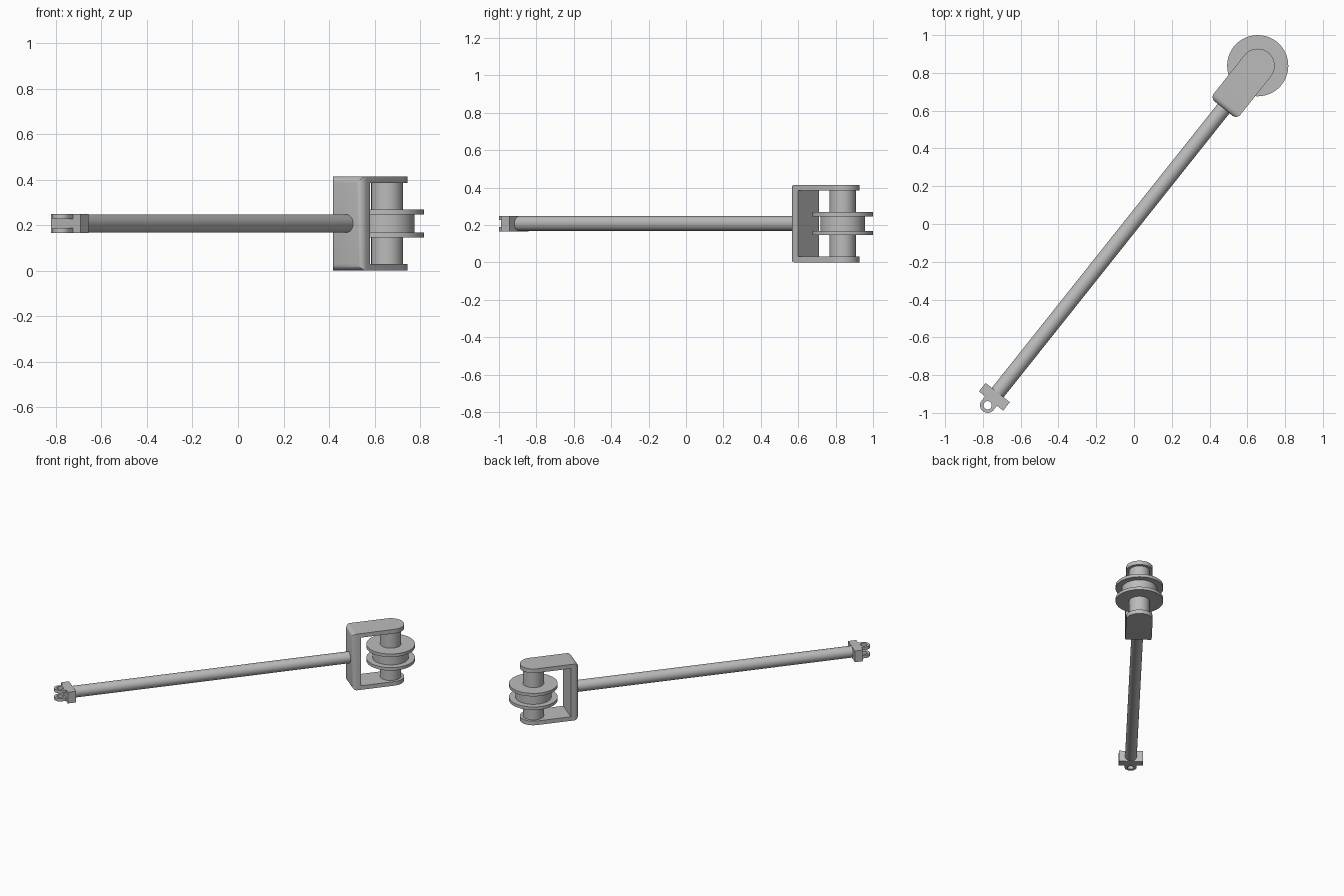
import bpy, bmesh
from math import cos, sin, pi, radians
from mathutils import Matrix

if "Cube" in bpy.data.objects:
    bpy.data.objects.remove(bpy.data.objects["Cube"], do_unlink=True)

grey = bpy.data.materials.new("plain grey")
grey.use_nodes = True
grey.diffuse_color = (0.5, 0.5, 0.5, 1)
grey.node_tree.nodes["Principled BSDF"].inputs["Base Color"].default_value = (0.5, 0.5, 0.5, 1)

# Local frame: x runs along the rod, origin under the pulley axis
FRAME = Matrix.Translation((0.655, 0.838, 0)) @ Matrix.Rotation(radians(51.5), 4, 'Z')
MID = 0.207
HEIGHT = 2 * MID
BACK = -0.29
LUG = -2.297


def finish(name, bm):
    bmesh.ops.recalc_face_normals(bm, faces=bm.faces)
    me = bpy.data.meshes.new(name)
    bm.to_mesh(me)
    bm.free()
    ob = bpy.data.objects.new(name, me)
    bpy.context.collection.objects.link(ob)
    me.materials.append(grey)
    ob.matrix_world = FRAME
    return ob


def prism(points, z0, z1):
    bm = bmesh.new()
    face = bm.faces.new([bm.verts.new((x, y, z0)) for x, y in points])
    new = bmesh.ops.extrude_face_region(bm, geom=[face])["geom"]
    bmesh.ops.translate(bm, vec=(0, 0, z1 - z0),
                        verts=[v for v in new if isinstance(v, bmesh.types.BMVert)])
    return bm


def arc(x, r, start, end, n):
    return [(x + r * cos(start + (end - start) * i / n),
             r * sin(start + (end - start) * i / n)) for i in range(n + 1)]


def rect(x0, x1, half):
    return [(x0, -half), (x1, -half), (x1, half), (x0, half)]


def disc(name, r, z0, z1):
    return finish(name, prism(arc(0, r, 0, 2 * pi, 48)[:-1], z0, z1))


def cut(ob, cutter):
    mod = ob.modifiers.new("cut", 'BOOLEAN')
    mod.operation = 'DIFFERENCE'
    mod.solver = 'EXACT'
    mod.object = cutter
    bpy.context.view_layer.update()
    bpy.context.view_layer.objects.active = ob
    bpy.ops.object.modifier_apply(modifier=mod.name)
    bpy.data.objects.remove(cutter, do_unlink=True)


# Fork bracket: round-nosed block with softened back, hollowed to a U
bm = prism([(BACK, -0.09)] + arc(0, 0.09, -pi / 2, pi / 2, 24) + [(BACK, 0.09)], 0, HEIGHT)
back_edges = [e for e in bm.edges if all(abs(v.co.x - BACK) < 1e-4 for v in e.verts)]
bmesh.ops.bevel(bm, geom=back_edges, offset=0.03, segments=5, profile=0.5, affect='EDGES')
bracket = finish("fork_bracket", bm)
cut(bracket, finish("bracket_cutter", prism(rect(-0.234, 0.3, 0.3), 0.03, HEIGHT - 0.03)))
parts = [bracket]

# Axle, pulley hub and two flanges
parts.append(disc("axle", 0.07, 0.03, HEIGHT - 0.03))
parts.append(disc("pulley_hub", 0.12, MID - 0.04, MID + 0.04))
for name, side in (("upper_flange", 1), ("lower_flange", -1)):
    z = MID + side * 0.05
    parts.append(disc(name, 0.162, z - 0.011, z + 0.011))

# Long rod lying along the frame
bm = bmesh.new()
bmesh.ops.create_cone(bm, cap_ends=True, segments=24, radius1=0.04, radius2=0.04,
                      depth=BACK + 2.23,
                      matrix=Matrix.Translation(((BACK - 2.23) / 2 + 0.005, 0, MID))
                      @ Matrix.Rotation(pi / 2, 4, 'Y'))
parts.append(finish("rod", bm))

# End block and a pair of pierced lugs
parts.append(finish("end_block", prism(rect(-2.268, -2.211, 0.082), MID - 0.041, MID + 0.041)))
for name, side in (("upper_lug", 1), ("lower_lug", -1)):
    z = MID + side * 0.03
    outline = [(-2.262, 0.04)] + arc(LUG, 0.04, pi / 2, 3 * pi / 2, 20) + [(-2.262, -0.04)]
    lug = finish(name, prism(outline, z - 0.011, z + 0.011))
    cut(lug, finish("lug_cutter", prism(arc(LUG, 0.022, 0, 2 * pi, 24)[:-1], 0.1, 0.3)))
    parts.append(lug)

# Smooth round surfaces, keep edges crisp
bpy.ops.object.select_all(action='DESELECT')
for ob in parts:
    ob.select_set(True)
bpy.context.view_layer.objects.active = bracket
bpy.ops.object.shade_smooth_by_angle(angle=radians(30))
